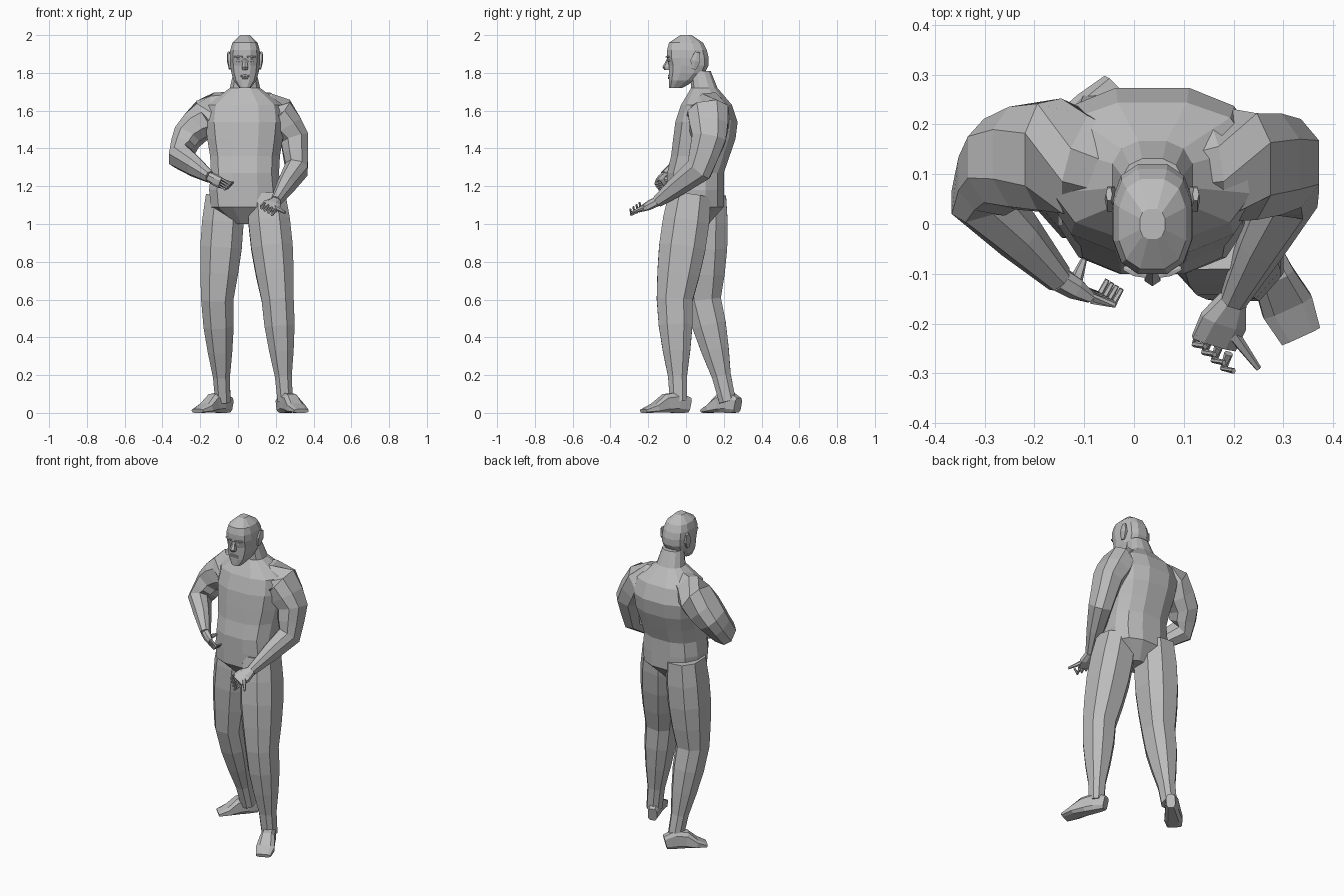
import bpy
import bmesh
from math import cos, sin, pi, copysign
from mathutils import Vector

default_cube = bpy.data.objects.get("Cube")
if default_cube:
    bpy.data.objects.remove(default_cube, do_unlink=True)

grey = bpy.data.materials.new("plain grey")
grey.use_nodes = True
colour = (.5, .5, .5, 1)
grey.diffuse_color = colour
grey.node_tree.nodes["Principled BSDF"].inputs["Base Color"].default_value = colour

ACROSS = Vector((1, 0, 0))
BACKWARD = Vector((0, 1, 0))
UPWARD = Vector((0, 0, 1))


def loft(name, sections, sides=8, power=.8, hint=None):
    """Skin rings given as (centre, half width, half depth).
    Rings lie level, or square to the path when a hint axis is given."""
    bm = bmesh.new()
    angles = [2 * pi * (k + .5) / sides for k in range(sides)]
    outline = [(copysign(abs(cos(angle)) ** power, cos(angle)),
                copysign(abs(sin(angle)) ** power, sin(angle))) for angle in angles]
    reach_u = max(u for u, v in outline)
    reach_v = max(v for u, v in outline)
    rings = []
    for i, (centre, half_width, half_depth) in enumerate(sections):
        axis_u, axis_v = ACROSS, BACKWARD
        if hint is not None:
            before = sections[max(i - 1, 0)][0]
            after = sections[min(i + 1, len(sections) - 1)][0]
            tangent = (after - before).normalized()
            axis_u = tangent.cross(hint).normalized()
            axis_v = axis_u.cross(tangent)
        rings.append([bm.verts.new(centre + axis_u * half_width * u / reach_u
                                   + axis_v * half_depth * v / reach_v)
                      for u, v in outline])
    for lower, upper in zip(rings, rings[1:]):
        for k in range(sides):
            following = (k + 1) % sides
            bm.faces.new((lower[k], lower[following], upper[following], upper[k]))
    bm.faces.new(rings[0])
    bm.faces.new(rings[-1])
    # Keep the soles flat on the floor
    for vert in bm.verts:
        vert.co.z = max(vert.co.z, 0)
    bmesh.ops.recalc_face_normals(bm, faces=bm.faces)
    mesh = bpy.data.meshes.new(name)
    bm.to_mesh(mesh)
    bm.free()
    mesh.materials.append(grey)
    bpy.context.collection.objects.link(bpy.data.objects.new(name, mesh))


def limb(name, joints, girths, ratio=1, sides=6):
    """Spread the girths evenly along the bones that link the joints."""
    joints = [Vector(joint) for joint in joints]
    steps = (len(girths) - 1) // (len(joints) - 1)
    sections = []
    for i, girth in enumerate(girths):
        bone = min(i // steps, len(joints) - 2)
        centre = joints[bone].lerp(joints[bone + 1], i / steps - bone)
        sections.append((centre, girth * ratio, girth))
    loft(name, sections, sides, hint=ACROSS)


def spindle(name, centre, axis, thickness, ratio=1, hint=UPWARD):
    """A small bar, full in the middle and slim at both ends."""
    centre, axis = Vector(centre), Vector(axis)
    loft(name, [(centre + axis * end, thickness * size, thickness * size * ratio)
                for end, size in ((-1, .5), (0, 1), (1, .5))], sides=6, hint=hint)


# Torso, evenly spaced rings from the crotch up into the neck
MIDDLE = .037
torso_rings = [(.06, .07), (.18, .15), (.19, .15), (.18, .15), (.185, .155),
               (.2, .165), (.21, .165), (.2, .135), (.08, .07), (.06, .055)]
torso = []
for i, (half_width, half_depth) in enumerate(torso_rings):
    hunch = .06 * max(0, sin(pi * (i - 3) / 7))
    torso.append((Vector((MIDDLE, .05 + hunch, 1 + .09 * i)), half_width, half_depth))
loft("torso", torso, sides=12)

# Legs: hip, knee and ankle
leg_girths = (.1, .11, .11, .1, .085, .08, .065, .045, .04)
limb("right_leg", [(-.07, .1, 1.15), (-.11, .09, .6), (-.08, .22, .06)],
     leg_girths, ratio=1.12, sides=8)
limb("left_leg", [(.15, .02, 1.15), (.21, -.06, .6), (.25, -.04, .06)],
     leg_girths, ratio=1.12, sides=8)

# Arms: collar, shoulder, outer muscle, elbow and wrist
arm_girths = (.08, .09, .09, .085, .075, .066, .06, .045, .026)
limb("right_arm", [(-.05, .1, 1.6), (-.17, .14, 1.57), (-.27, .12, 1.46),
                   (-.31, .06, 1.36), (-.15, -.11, 1.25)],
     arm_girths, ratio=1.2, sides=8)
limb("left_arm", [(.1, .1, 1.6), (.22, .12, 1.58), (.3, .12, 1.45),
                  (.31, .07, 1.29), (.2, -.15, 1.12)],
     arm_girths, ratio=1.2, sides=8)


# Feet, evenly spaced rings from heel to toe
def foot(name, heel, toe):
    heel, toe = Vector(heel), Vector(toe)
    sections = []
    shape = zip((.026, .037, .042, .053, .042), (.04, .055, .05, .025, .01))
    for i, (half_width, half_height) in enumerate(shape):
        centre = heel.lerp(toe, i / 4) + UPWARD * half_height
        sections.append((centre, half_width, half_height))
    loft(name, sections, power=.6, hint=UPWARD)


foot("right_foot", (-.045, .275, 0), (-.215, .105, 0))
foot("left_foot", (.225, .015, 0), (.335, -.225, 0))


# Hands: a flat palm, four curled fingers and a thumb
def hand(side, wrist, first, last, reach, curl, thumb):
    wrist, first, last = Vector(wrist), Vector(first), Vector(last)
    reach, curl, thumb = Vector(reach), Vector(curl), Vector(thumb)
    knuckles = first.lerp(last, .5)
    middle = wrist.lerp(knuckles, .5)
    spread = (first - last).normalized()
    half = (first - last).length / 2 + .008
    loft(side + "_palm", [(wrist, .024, .026), (middle, .022, half),
                          (knuckles, .012, half)], hint=spread)
    for k, finger in enumerate(("index", "middle", "ring", "little")):
        base = first.lerp(last, k / 3)
        bend = base + reach * (1 - k / 10)
        limb(f"{side}_{finger}_finger", [base, bend, bend + curl],
             (.009, .008, .005))
    limb(side + "_thumb", [middle, middle.lerp(thumb, .5), thumb],
         (.015, .011, .006))


hand("right", wrist=(-.15, -.11, 1.25), first=(-.085, -.15, 1.235),
     last=(-.1, -.135, 1.2), reach=(.045, -.01, -.02),
     curl=(.015, .03, .005), thumb=(-.1, -.07, 1.24))
hand("left", wrist=(.2, -.15, 1.12), first=(.19, -.26, 1.065),
     last=(.13, -.22, 1.095), reach=(-.01, -.03, -.015),
     curl=(.02, -.005, .03), thumb=(.25, -.29, 1.06))

# Head, evenly spaced rings from chin to crown: front, back and half width
head_rings = [(-.09, -.02, .03), (-.09, .05, .06), (-.09, .1, .072),
              (-.09, .12, .078), (-.1, .12, .08), (-.1, .11, .078),
              (-.09, .09, .067), (-.03, .03, .025)]
loft("head", [(Vector((MIDDLE, (front + back) / 2, 1.72 + .04 * i)),
               half_width, (back - front) / 2)
              for i, (front, back, half_width) in enumerate(head_rings)],
     sides=12, power=.75)

# Nose, a wedge that widens downwards
bridge, tip = Vector((MIDDLE, -.088, 1.88)), Vector((MIDDLE, -.1, 1.83))
loft("nose", [(bridge, .008, .01), (tip, .016, .025),
              (tip - UPWARD * .015, .014, .014)], sides=6)

# Lips
for lip, height in (("upper_lip", 1.785), ("lower_lip", 1.773)):
    spindle(lip, (MIDDLE, -.09, height), ACROSS * .025, .006)

# Eyes, brows and ears on both sides
for side, sign in (("right", -1), ("left", 1)):
    spindle(side + "_eye", (MIDDLE + sign * .03, -.088, 1.865),
            (.015, sign * .003, 0), .009)
    spindle(side + "_brow", (MIDDLE + sign * .035, -.096, 1.885),
            (.023, sign * .008, 0), .009, ratio=.7)
    spindle(side + "_ear", (MIDDLE + sign * .083, .05, 1.865),
            (sign * .004, .01, .045), .026, ratio=.5, hint=ACROSS)
